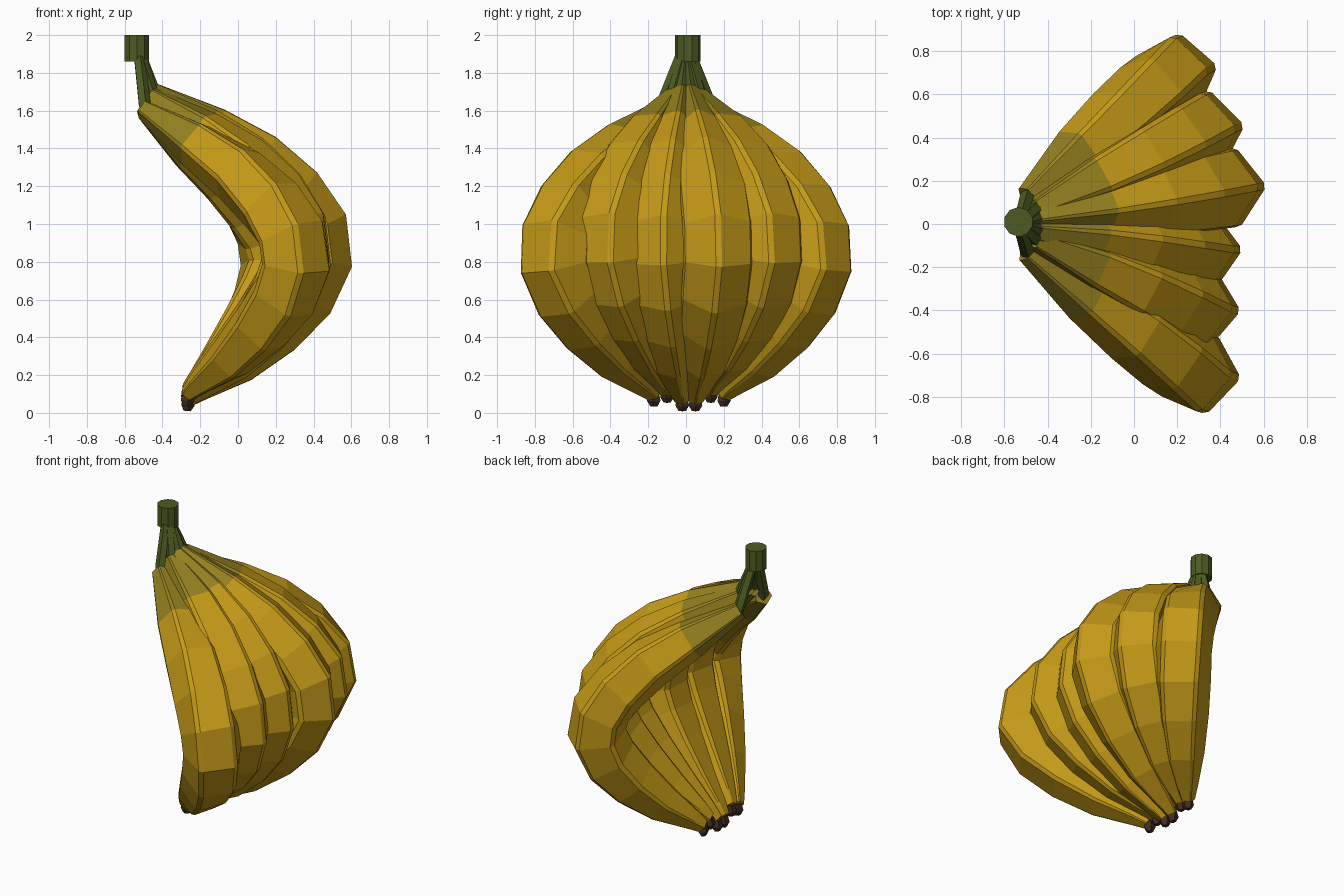
import bpy, bmesh
from math import sin, cos, radians, pi
from mathutils import Vector

if "Cube" in bpy.data.objects:
    bpy.data.objects.remove(bpy.data.objects["Cube"])


def material(name, rgb):
    m = bpy.data.materials.new(name)
    m.diffuse_color = (*rgb, 1)
    m.use_nodes = True
    m.node_tree.nodes["Principled BSDF"].inputs["Base Color"].default_value = m.diffuse_color
    return m


YELLOW = material("ripe_peel", (0.56, 0.325, 0.009))
OLIVE = material("unripe_peel", (0.30, 0.22, 0.014))
GREEN = material("stem_green", (0.075, 0.105, 0.016))
BROWN = material("tip_brown", (0.06, 0.03, 0.018))


def heading(deg):
    return Vector((cos(radians(deg)), sin(radians(deg)), 0))


def loft(name, pts, radii, roll, angles, mats, first=0):
    """Sweep a polygon section along pts; the first `first` bands use mats[0]."""
    bm = bmesh.new()
    rings = []
    for i, (p, r) in enumerate(zip(pts, radii)):
        t = (pts[min(i + 1, len(pts) - 1)] - pts[max(i - 1, 0)]).normalized()
        out = heading(roll)
        out = (out - t * out.dot(t)).normalized()
        side = t.cross(out)
        rings.append([bm.verts.new(p + r * (out * cos(a) + side * sin(a))) for a in angles])
    n = len(angles)
    for i in range(len(rings) - 1):
        for k in range(n):
            j = (k + 1) % n
            f = bm.faces.new((rings[i][k], rings[i][j], rings[i + 1][j], rings[i + 1][k]))
            f.material_index = 0 if i < first else len(mats) - 1
    bm.faces.new(rings[0][::-1])
    bm.faces.new(rings[-1]).material_index = len(mats) - 1
    bmesh.ops.recalc_face_normals(bm, faces=bm.faces)
    me = bpy.data.meshes.new(name)
    bm.to_mesh(me)
    bm.free()
    for m in mats:
        me.materials.append(m)
    ob = bpy.data.objects.new(name, me)
    bpy.context.collection.objects.link(ob)
    return ob


# pentagon with narrow bevelled corners, and a plain pentagon
BEVELLED = [radians(72 * k + d) for k in range(5) for d in (-5, 5)]
PENTAGON = [2 * pi * k / 5 for k in range(5)]

# fraction along the chord, sideways bulge, section radius
PROFILE = [(0, 0, .055), (.123, .287, .132), (.224, .508, .165), (.334, .672, .182),
           (.44, .767, .188), (.549, .768, .188), (.659, .665, .183), (.77, .493, .162),
           (.88, .28, .123), (.965, .075, .068), (1, .0, .045)]

# base point, tip y and z, bulge heading, section heading, bulge scale
FRUITS = [((-.495, .125, 1.605), .20, .10, 43, 13, 1.0),
          ((-.46, .065, 1.675), .13, .12, 26, 9, .97),
          ((-.455, .025, 1.695), .05, .075, 9.4, 3, 1.015),
          ((-.455, -.025, 1.695), -.02, .075, -8.7, 1, .865),
          ((-.46, -.065, 1.675), -.10, .12, -25, -5, .935),
          ((-.495, -.125, 1.605), -.17, .10, -39, -8, 1.12)]

for n, (base, ty, tz, az, roll, s) in enumerate(FRUITS, 1):
    base, tip = Vector(base), Vector((-.265, ty, tz))
    pts = [base.lerp(tip, t) + heading(az) * b * s for t, b, r in PROFILE]
    # peel, olive near the stem
    loft(f"banana_{n}", pts, [p[2] for p in PROFILE], roll, BEVELLED, [OLIVE, YELLOW], 1)
    # dark blossom end
    d = Vector((-.1, -.1 * ty, -1)).normalized()
    loft(f"banana_tip_{n}", [tip - d * .01, tip + d * .035, tip + d * .065],
         [.03, .038, .02], roll, PENTAGON, [BROWN])
    # thin stalk joining the fruit to the crown
    top = Vector((-.535 + (base.x + .535) * .3, base.y * .25, 1.88))
    into = base + (pts[1] - base) * .06
    loft(f"stalk_{n}", [top, base + Vector((0, 0, .03)), into], [.03, .034, .04],
         roll, PENTAGON, [GREEN])

# crown stub
bpy.ops.mesh.primitive_cylinder_add(vertices=10, radius=.068, depth=.14,
                                    location=(-.535, .01, 1.93))
crown = bpy.context.object
crown.name = "crown"
crown.data.materials.append(GREEN)
